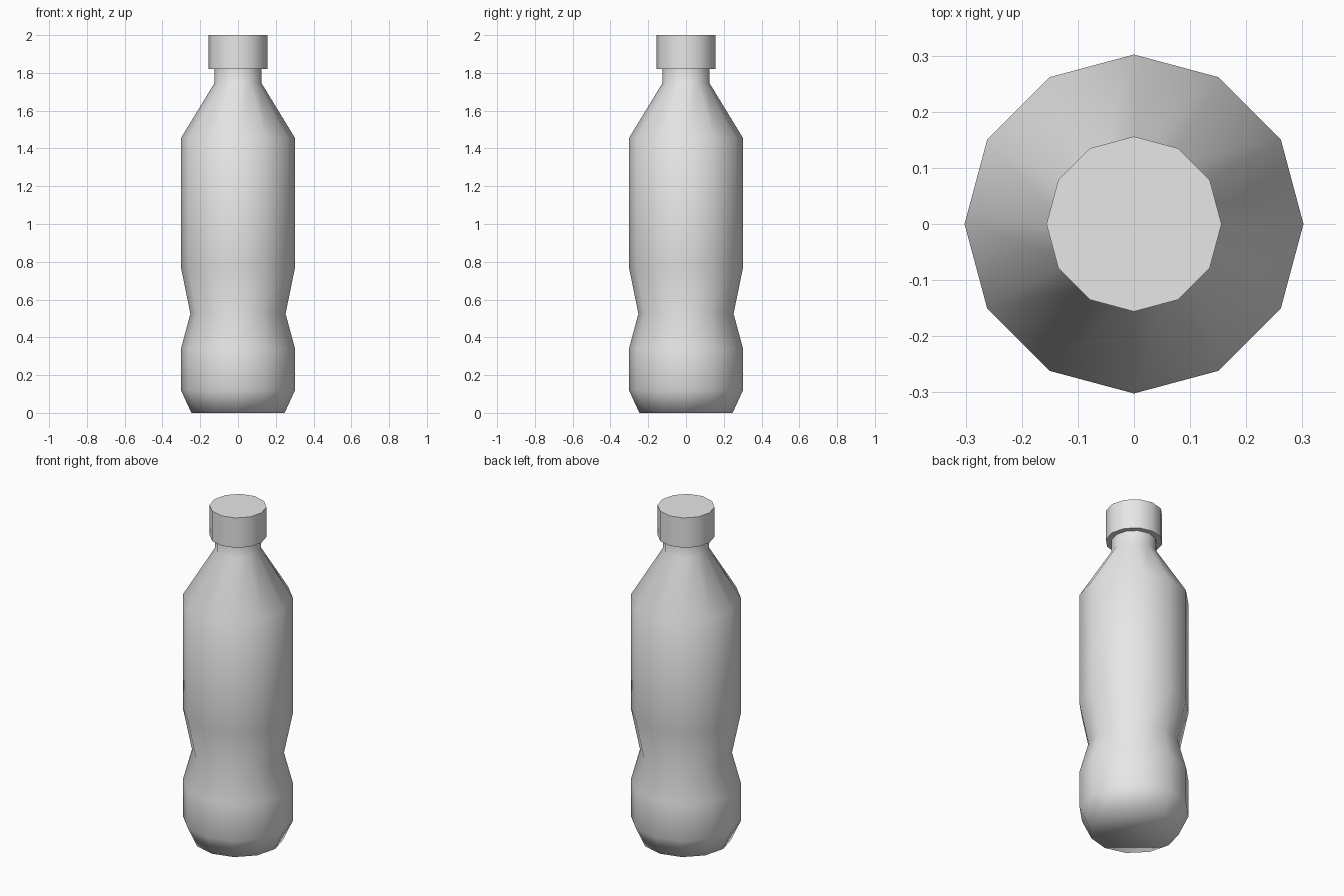
import bpy, bmesh, math

cube = bpy.data.objects.get("Cube")
if cube:
    bpy.data.objects.remove(cube, do_unlink=True)

SIDES = 12

grey = bpy.data.materials.new("light_grey")
grey.use_nodes = True
colour = (0.8, 0.8, 0.8, 1)
grey.diffuse_color = colour
grey.node_tree.nodes["Principled BSDF"].inputs["Base Color"].default_value = colour


def lathe(name, profile):
    """Turn (radius, height) pairs around z and close both ends."""
    bm = bmesh.new()
    rings = []
    for r, z in profile:
        angles = [math.tau * i / SIDES for i in range(SIDES)]
        rings.append([bm.verts.new((r * math.cos(a), r * math.sin(a), z)) for a in angles])
    for low, high in zip(rings, rings[1:]):
        for i in range(SIDES):
            j = (i + 1) % SIDES
            bm.faces.new((low[i], low[j], high[j], high[i]))
    bm.faces.new(rings[0][::-1])
    bm.faces.new(rings[-1])
    mesh = bpy.data.meshes.new(name)
    bm.to_mesh(mesh)
    bm.free()
    mesh.materials.append(grey)
    obj = bpy.data.objects.new(name, mesh)
    bpy.context.collection.objects.link(obj)
    bpy.ops.object.select_all(action="DESELECT")
    obj.select_set(True)
    bpy.context.view_layer.objects.active = obj
    bpy.ops.object.shade_smooth_by_angle(angle=math.radians(75))
    return obj


# Body with tapered base, pinched waist, sloping shoulder and neck
lathe("bottle_body", [(0.247, 0), (0.302, 0.12), (0.302, 0.34), (0.252, 0.525),
                      (0.302, 0.77), (0.302, 1.455), (0.125, 1.745), (0.125, 1.83)])

# Screw cap, wider than the neck
lathe("bottle_cap", [(0.156, 1.82), (0.156, 2.0)])
